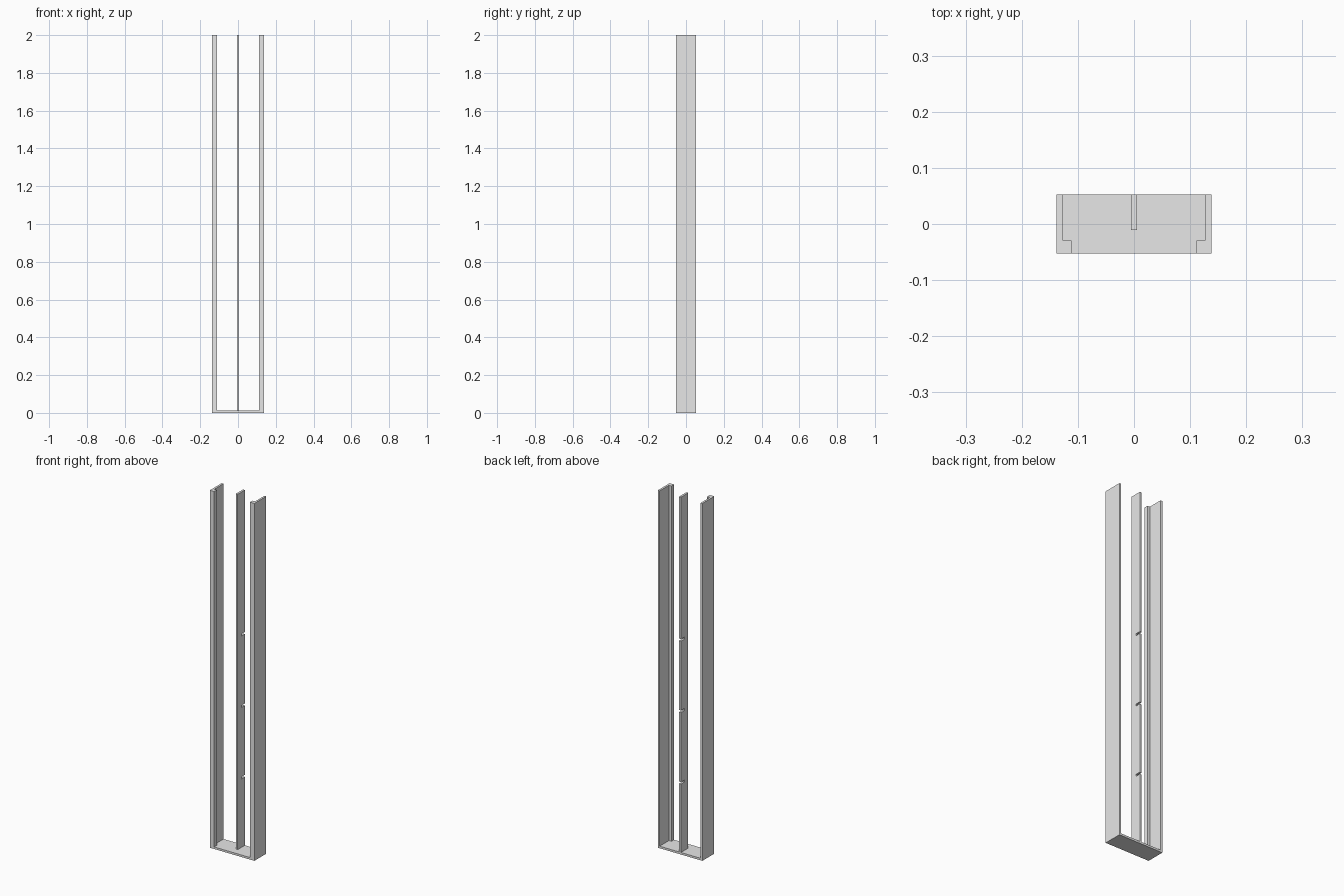
import bpy
import bmesh
from mathutils import Vector

cube = bpy.data.objects.get("Cube")
if cube:
    bpy.data.objects.remove(cube, do_unlink=True)

# Overall sizes
W, D, H = 0.138, 0.0525, 2.0       # half width, half depth, height
T = 0.0115                         # board thickness
STRIP_X, STRIP_Y = 0.111, -0.029   # inner edge and rear of the front strips
DIVIDER_FRONT = -0.011
NOTCH_Y = 0.022                    # how far forward the shelf notches reach
NOTCH_HEIGHTS = (0.4, 0.8, 1.2)

grey = bpy.data.materials.new("light grey")
grey.use_nodes = True
grey.diffuse_color = (0.8, 0.8, 0.8, 1)
grey.node_tree.nodes["Principled BSDF"].inputs["Base Color"].default_value = (0.8, 0.8, 0.8, 1)


def extrude_profile(name, points, direction):
    """Close a flat profile and extrude it into a solid board."""
    bm = bmesh.new()
    face = bm.faces.new([bm.verts.new(p) for p in points])
    grown = bmesh.ops.extrude_face_region(bm, geom=[face], use_keep_orig=True)
    verts = [g for g in grown["geom"] if isinstance(g, bmesh.types.BMVert)]
    bmesh.ops.translate(bm, verts=verts, vec=Vector(direction))
    bmesh.ops.recalc_face_normals(bm, faces=bm.faces)
    mesh = bpy.data.meshes.new(name)
    bm.to_mesh(mesh)
    bm.free()
    mesh.materials.append(grey)
    obj = bpy.data.objects.new(name, mesh)
    bpy.context.collection.objects.link(obj)
    return obj


# Bottom board
extrude_profile("bottom_board",
                [(-W, -D, 0), (W, -D, 0), (W, D, 0), (-W, D, 0)], (0, 0, T))

# Side walls, each with a front strip turned inward
wall = [(W, -D), (W, D), (W - T, D), (W - T, STRIP_Y), (STRIP_X, STRIP_Y), (STRIP_X, -D)]
for name, side in (("left_wall", 1), ("right_wall", -1)):
    extrude_profile(name, [(side * x, y, T) for x, y in wall], (0, 0, H - T))

# Middle divider with shelf notches open to the back
outline = [(DIVIDER_FRONT, H), (DIVIDER_FRONT, T), (D, T)]
for z in NOTCH_HEIGHTS:
    low, high = z - T / 2, z + T / 2
    outline += [(D, low), (NOTCH_Y, low), (NOTCH_Y, high), (D, high)]
outline.append((D, H))
extrude_profile("middle_divider", [(-T / 2, y, z) for y, z in outline], (T, 0, 0))
